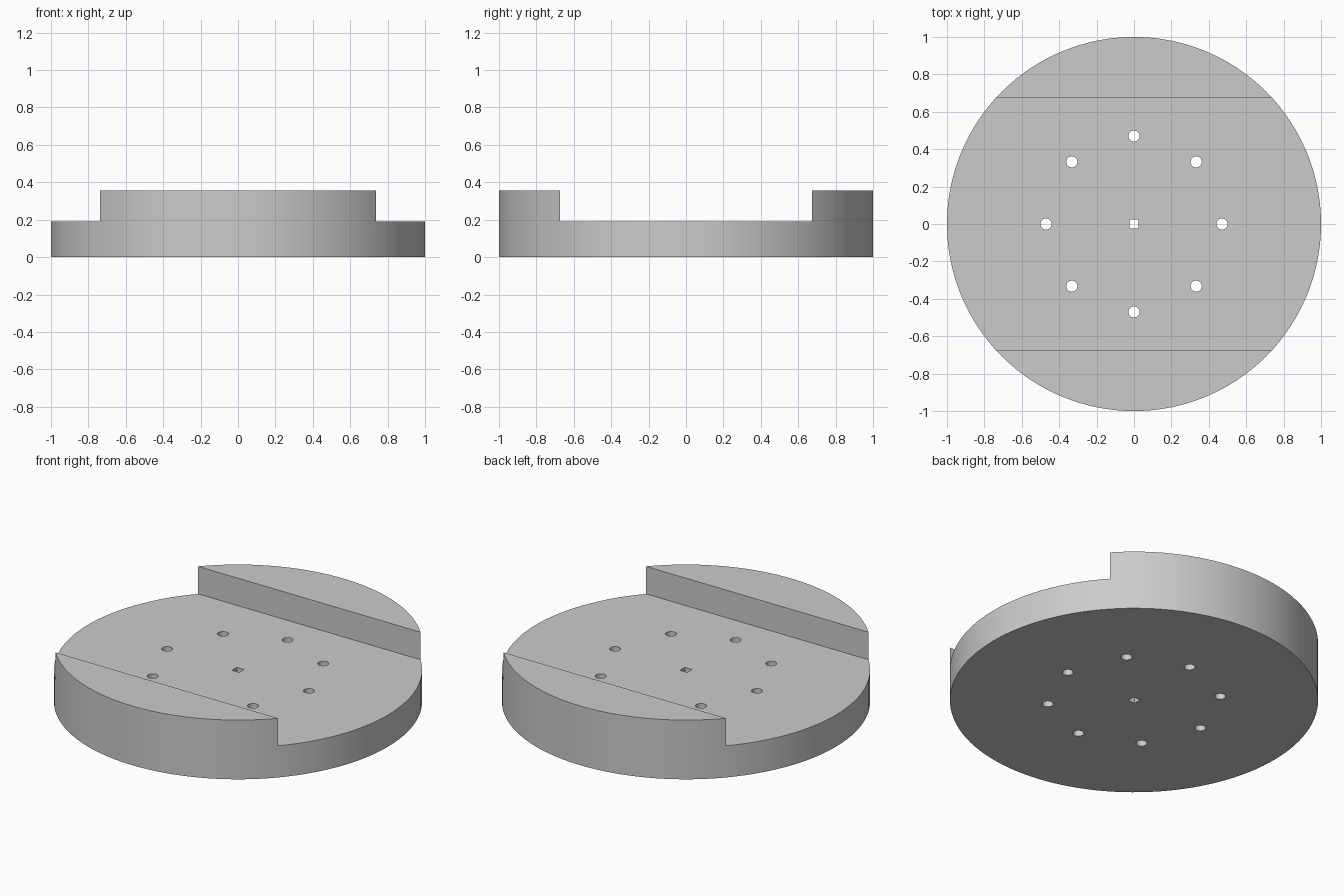
import bpy
from math import cos, sin, pi, radians

cube = bpy.data.objects.get("Cube")
if cube:
    bpy.data.objects.remove(cube, do_unlink=True)

HEIGHT, FLOOR, SLOT = 0.355, 0.19, 0.675
HOLES, PITCH, HOLE_R, SQUARE = 8, 0.47, 0.03, 0.047

grey = bpy.data.materials.new("light grey")
grey.use_nodes = True
colour = (0.6, 0.6, 0.6, 1)
grey.diffuse_color = colour
grey.node_tree.nodes["Principled BSDF"].inputs["Base Color"].default_value = colour


def cylinder(name, radius, depth, location, sides):
    bpy.ops.mesh.primitive_cylinder_add(vertices=sides, radius=radius, depth=depth, location=location)
    bpy.context.object.name = name
    return bpy.context.object


def box(name, size, location):
    bpy.ops.mesh.primitive_cube_add(size=1, location=location)
    ob = bpy.context.object
    ob.name = name
    ob.scale = size
    bpy.ops.object.transform_apply(location=False, rotation=False, scale=True)
    return ob


# Round plate
plate = cylinder("slotted_plate", 1, HEIGHT, (0, 0, HEIGHT / 2), 128)
plate.data.materials.append(grey)

# Wide slot across the top, square centre hole and ring of round holes
cutters = [box("slot_cutter", (3, 2 * SLOT, 1), (0, 0, FLOOR + 0.5)),
           box("centre_hole_cutter", (SQUARE, SQUARE, 2), (0, 0, 0))]
for i in range(HOLES):
    a = 2 * pi * i / HOLES
    cutters.append(cylinder("bolt_hole_cutter", HOLE_R, 2, (PITCH * cos(a), PITCH * sin(a), 0), 32))

for cutter in cutters:
    cutter.hide_render = True
    cutter.hide_set(True)
    cutter.data.materials.append(grey)
    cut = plate.modifiers.new(cutter.name, "BOOLEAN")
    cut.operation = "DIFFERENCE"
    cut.solver = "EXACT"
    cut.object = cutter

# Apply the cuts, then remove the cutters
bpy.ops.object.select_all(action="DESELECT")
plate.select_set(True)
bpy.context.view_layer.objects.active = plate
for name in [m.name for m in plate.modifiers]:
    bpy.ops.object.modifier_apply(modifier=name)
for cutter in cutters:
    bpy.data.objects.remove(cutter, do_unlink=True)
bpy.ops.object.shade_smooth_by_angle(angle=radians(30))
